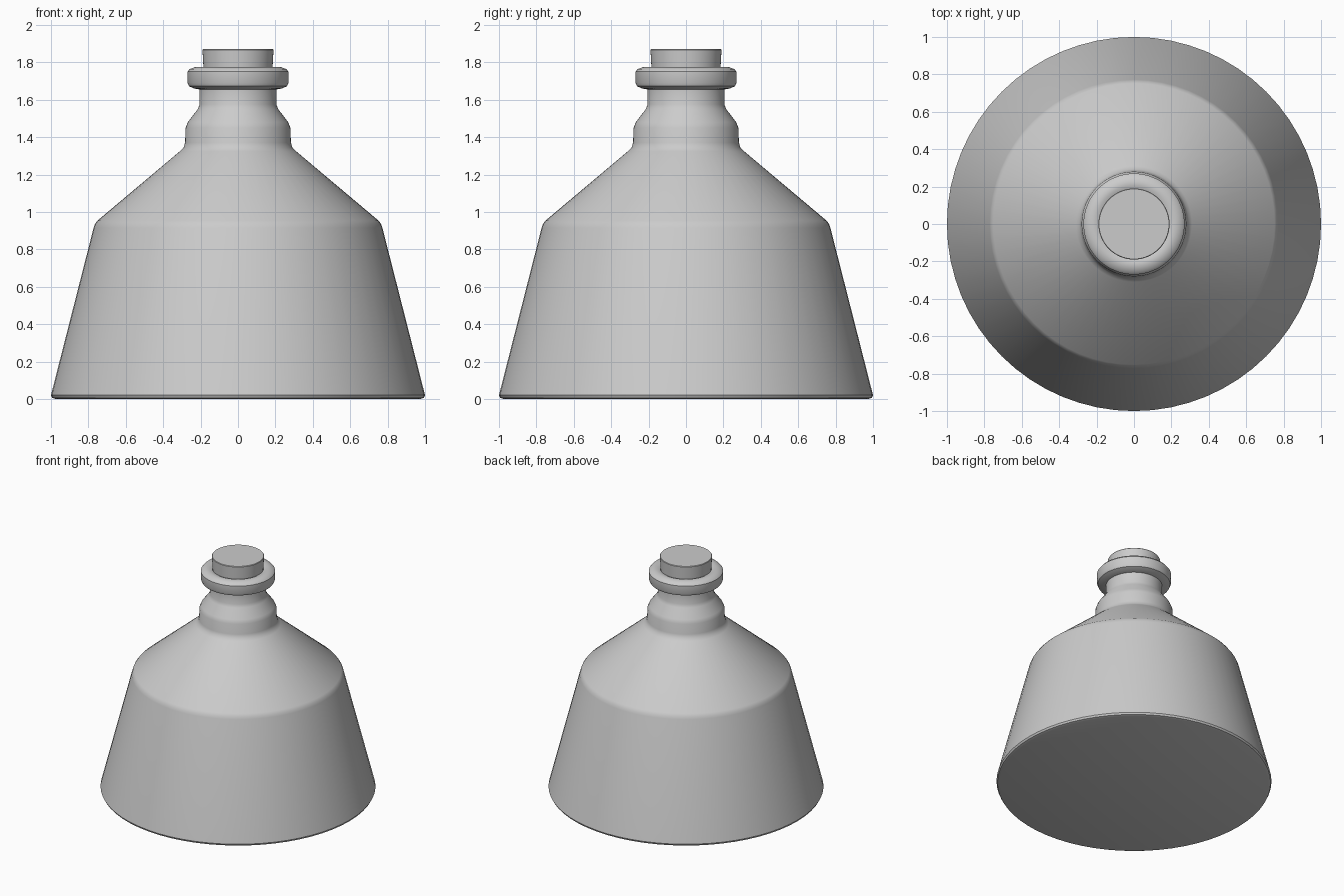
import bpy, bmesh, math

if "Cube" in bpy.data.objects:
    bpy.data.objects.remove(bpy.data.objects["Cube"])

SEGMENTS = 64


def lathe(name, profile):
    """Spin an (r, z) profile around the z axis; end points on the axis close it."""
    bm = bmesh.new()
    verts = [bm.verts.new((r, 0, z)) for r, z in profile]
    edges = [bm.edges.new(pair) for pair in zip(verts, verts[1:])]
    bmesh.ops.spin(bm, geom=verts + edges, cent=(0, 0, 0), axis=(0, 0, 1),
                   angle=math.tau, steps=SEGMENTS, use_duplicate=False)
    bmesh.ops.remove_doubles(bm, verts=bm.verts, dist=0.0005)
    bmesh.ops.recalc_face_normals(bm, faces=bm.faces)
    mesh = bpy.data.meshes.new(name)
    bm.to_mesh(mesh)
    bm.free()
    obj = bpy.data.objects.new(name, mesh)
    bpy.context.collection.objects.link(obj)
    bpy.ops.object.select_all(action='DESELECT')
    obj.select_set(True)
    bpy.context.view_layer.objects.active = obj
    bpy.ops.object.shade_smooth_by_angle(angle=math.radians(35))
    return obj


# Flask: base, tapered body, sloped shoulder, stepped neck and rolled lip
lathe("flask", [
    (0, 0), (0.975, 0), (0.993, 0.006), (1.0, 0.02),
    (0.772, 0.915), (0.765, 0.935), (0.752, 0.953),
    (0.31, 1.325), (0.292, 1.342), (0.283, 1.37),
    (0.28, 1.45), (0.268, 1.48), (0.215, 1.55), (0.205, 1.575),
    (0.205, 1.655), (0.235, 1.66), (0.262, 1.672), (0.27, 1.69),
    (0.27, 1.75), (0.258, 1.764), (0.228, 1.775), (0.205, 1.775),
    (0.187, 1.768), (0.183, 1.72), (0, 1.72),
])

# Cork: slightly tapered plug seated in the mouth
lathe("cork", [(0, 1.725), (0.182, 1.725), (0.19, 1.866), (0.187, 1.87), (0, 1.87)])
